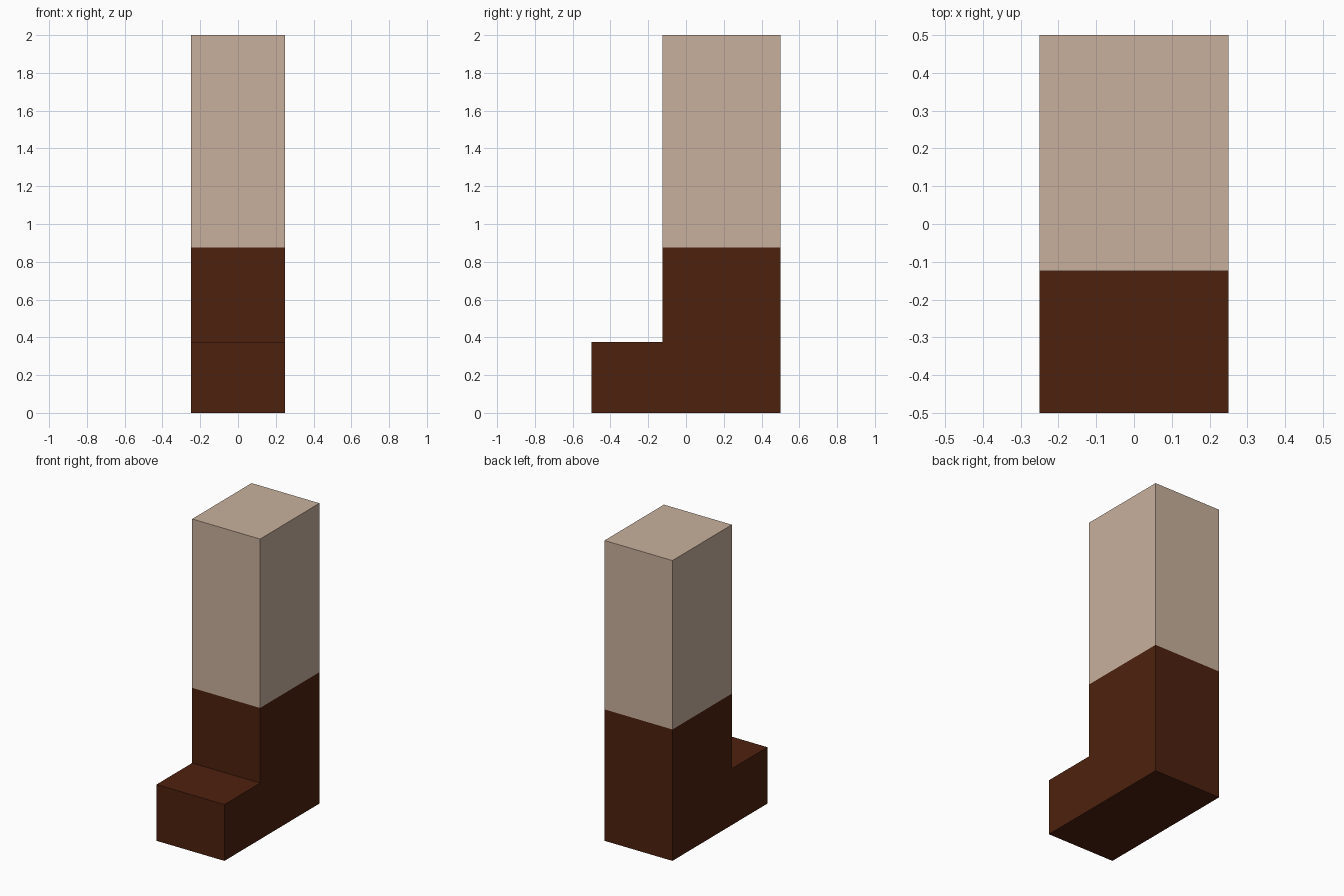
import bpy, bmesh

if "Cube" in bpy.data.objects:
    bpy.data.objects.remove(bpy.data.objects["Cube"])

HALF_WIDTH = 0.25
BOOT_TOP = 0.875


def material(name, rgb):
    mat = bpy.data.materials.new(name)
    mat.diffuse_color = (*rgb, 1.0)
    mat.use_nodes = True
    mat.node_tree.nodes["Principled BSDF"].inputs["Base Color"].default_value = mat.diffuse_color
    return mat


def extrude_profile(name, profile, mat):
    """Extrude a (y, z) side profile across x, leaving it open at the boot/leg seam."""
    bm = bmesh.new()
    face = bm.faces.new([bm.verts.new((-HALF_WIDTH, y, z)) for y, z in profile])
    ext = bmesh.ops.extrude_face_region(bm, geom=[face], use_keep_orig=True)
    moved = [v for v in ext["geom"] if isinstance(v, bmesh.types.BMVert)]
    bmesh.ops.translate(bm, verts=moved, vec=(2 * HALF_WIDTH, 0, 0))
    bmesh.ops.recalc_face_normals(bm, faces=bm.faces[:])
    seam = [f for f in bm.faces if all(abs(v.co.z - BOOT_TOP) < 1e-5 for v in f.verts)]
    bmesh.ops.delete(bm, geom=seam, context="FACES_ONLY")
    mesh = bpy.data.meshes.new(name)
    bm.to_mesh(mesh)
    bm.free()
    mesh.materials.append(mat)
    obj = bpy.data.objects.new(name, mesh)
    bpy.context.collection.objects.link(obj)
    return obj


brown = material("dark_brown_leather", (0.076, 0.0152, 0.0044))
tan = material("light_tan", (0.578, 0.434, 0.332))

# L-shaped boot with a low toe at the front
extrude_profile("boot", [(-0.5, 0), (0.5, 0), (0.5, BOOT_TOP), (-0.125, BOOT_TOP),
                         (-0.125, 0.375), (-0.5, 0.375)], brown)

# Square leg rising flush from the boot shaft
extrude_profile("leg", [(-0.125, BOOT_TOP), (0.5, BOOT_TOP), (0.5, 2), (-0.125, 2)], tan)
